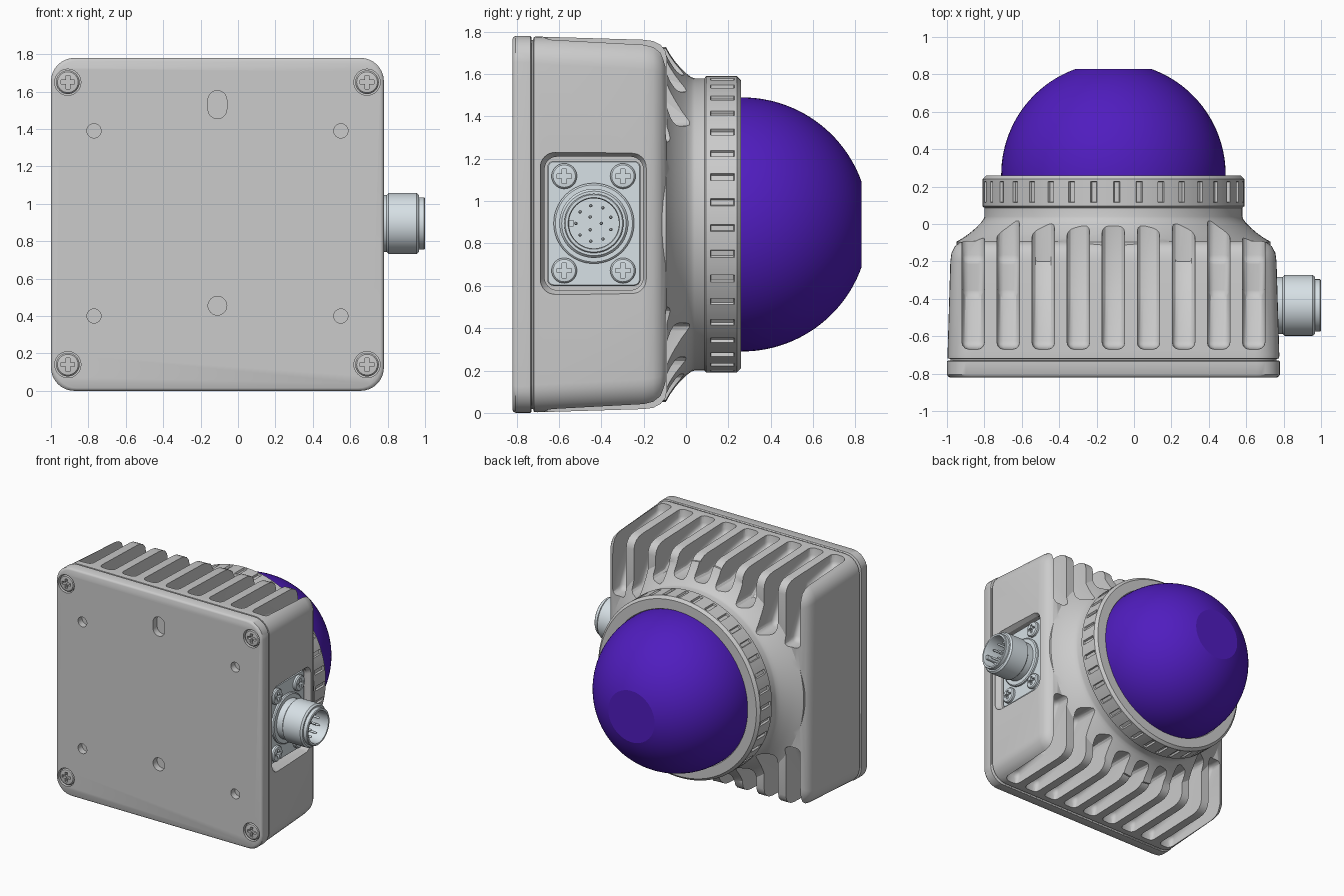
import bpy, bmesh
from math import pi, sin, cos, sqrt
from mathutils import Matrix, Vector

if "Cube" in bpy.data.objects:
    bpy.data.objects.remove(bpy.data.objects["Cube"])

CX, CZ = -0.11, 0.89
RX = lambda a: Matrix.Rotation(a, 4, 'X')
BACK = Matrix.Translation((CX, 0, CZ)) @ RX(-pi / 2)      # local z -> +y


def front(x, z, y=-0.82):                                  # local z -> -y
    return Matrix.Translation((x, y, z)) @ RX(pi / 2)


def right(x, y, z):                                        # local z -> +x
    return Matrix.Translation((x, y, z)) @ Matrix.Rotation(pi / 2, 4, 'Y')


def material(name, col):
    m = bpy.data.materials.new(name)
    m.diffuse_color = (*col, 1)
    m.use_nodes = True
    m.node_tree.nodes["Principled BSDF"].inputs["Base Color"].default_value = m.diffuse_color
    return m


purple = material("purple_lens", (0.08, 0.012, 0.52))
steel = material("pale_steel", (0.68, 0.75, 0.79))


def loft(name, sections, frame=Matrix(), mat=None):
    """Skin equal-length closed sections and cap both ends."""
    bm = bmesh.new()
    rings = [[bm.verts.new(p) for p in s] for s in sections]
    n = len(rings[0])
    for a, b in zip(rings, rings[1:]):
        for i in range(n):
            bm.faces.new((a[i], a[(i + 1) % n], b[(i + 1) % n], b[i]))
    bm.faces.new(rings[0])
    bm.faces.new(rings[-1])
    bm.transform(frame)
    bmesh.ops.recalc_face_normals(bm, faces=bm.faces)
    me = bpy.data.meshes.new(name)
    bm.to_mesh(me)
    bm.free()
    ob = bpy.data.objects.new(name, me)
    bpy.context.collection.objects.link(ob)
    if mat:
        me.materials.append(mat)
    return ob


def circle(r, h, n):
    return [(r * cos(2 * pi * i / n), r * sin(2 * pi * i / n), h) for i in range(n)]


def revolve(name, prof, frame, mat=None, n=48):
    return loft(name, [circle(r, h, n) for r, h in prof], frame, mat)


def rrect(hx, hy, r, h, n=8):
    pts = []
    for q, (sx, sy) in enumerate(((1, 1), (-1, 1), (-1, -1), (1, -1))):
        for i in range(n + 1):
            a = pi / 2 * (q + i / n)
            pts.append((sx * (hx - r) + r * cos(a), sy * (hy - r) + r * sin(a), h))
    return pts


def activate(ob):
    bpy.ops.object.select_all(action='DESELECT')
    ob.select_set(True)
    bpy.context.view_layer.objects.active = ob


def smooth(ob, angle=0.6):
    activate(ob)
    bpy.ops.object.shade_smooth_by_angle(angle=angle)
    return ob


def boolean(ob, tool, op='DIFFERENCE'):
    m = ob.modifiers.new("cut", 'BOOLEAN')
    m.operation, m.object, m.solver = op, tool, 'EXACT'
    activate(ob)
    bpy.ops.object.modifier_apply(modifier=m.name)
    bpy.data.objects.remove(tool)


def screw(name, frame, r, mat=None):
    ob = revolve(name, [(r, -0.03), (r, -0.004), (r * .88, 0.004), (r * .5, 0.007)], frame, mat, 32)
    w, l = r * 0.17, r * 0.58
    quarter = [(l, -w), (l, w), (w, w)]
    cross = []
    for k in range(4):
        cross += [Matrix.Rotation(k * pi / 2, 2) @ Vector(p) for p in quarter]
    boolean(ob, loft("cross_cutter", [[(p.x, p.y, h) for p in cross] for h in (-0.018, 0.03)], frame))
    smooth(ob)


# Finned housing: tapered rounded block joined to a flared neck
body = loft("finned_housing", [rrect(h, h, r, y) for y, h, r in (
    (-0.74, .872, .12), (-0.722, .872, .12), (-0.718, .886, .13), (-0.70, .887, .13), (-0.2, .872, .14),
    (-0.155, .866, .14), (-0.12, .848, .13), (-0.098, .82, .12), (-0.09, .785, .10))], BACK)
boolean(body, revolve("neck_flare", [(.84, -.3), (.84, -.095), (.805, -.075), (.77, -.05), (.735, -.02),
                                     (.71, .005), (.695, .025), (.69, .04), (.69, .1)], BACK, n=96), 'UNION')

# Cooling slots on the top and bottom
for k in range(-4, 5):
    dx = k * 0.1875
    end = CZ + max(0.39, sqrt(max(0, 0.73 ** 2 - dx * dx)))
    prof = [(-.69, 1.95), (-.66, 1.69), (-.37, 1.64), (-.2, min(end, 1.6)), (.06, end), (.06, 1.95)]
    for flip in (False, True):
        cut = loft("slot_cutter", [[(CX + dx + s, y, 1.78 - z if flip else z) for y, z in prof]
                                   for s in (-.06, .06)])
        b = cut.modifiers.new("round", 'BEVEL')
        b.width, b.segments, b.limit_method, b.angle_limit = 0.035, 3, 'ANGLE', 0.7
        activate(cut)
        bpy.ops.object.modifier_apply(modifier=b.name)
        boolean(body, cut)

# Connector recess in the right side
CY, CONZ = -0.435, 0.895
boolean(body, loft("recess_cutter", [rrect(.315, .233, .06, -.1), rrect(.315, .233, .06, .045),
                                     rrect(.335, .253, .07, .08), rrect(.335, .253, .07, .2)],
                   right(.69, CY, CONZ)))
smooth(body, 0.5)

# Base plate with mounting holes
plate = loft("base_plate", [rrect(h, h, .125, y) for y, h in (
    (-.82, .875), (-.815, .884), (-.805, .89), (-.735, .89), (-.73, .884))], BACK)
corners = [(x, z) for x in (-.91, .69) for z in (.14, 1.65)]
holes = [(x, z, .038) for x in (-.77, .55) for z in (.4, 1.39)] + [(-.11, .455, .05)]
holes += [(x, z, .07) for x, z in corners]
for x, z, r in holes:
    boolean(plate, revolve("hole_cutter", [(r, -.05), (r, .05)], front(x, z), n=32))
boolean(plate, loft("oblong_cutter", [rrect(.05, .075, .0499, h) for h in (-.05, .05)], front(-.11, 1.53)))
smooth(plate)
for i, (x, z) in enumerate(corners):
    screw(f"base_screw_{i}", front(x, z, -.812), .063)

# Lens ring with shallow grip notches
sections = []
for y, r, d in ((.085, .66, 0), (.085, .688, 0), (.095, .70, 0), (.115, .70, 0), (.118, .70, .014),
                (.225, .70, .014), (.228, .70, 0), (.24, .70, 0), (.26, .68, 0), (.26, .605, 0), (.25, .60, 0)):
    sec = []
    for i in range(36):
        for f, notch in ((0, 0), (.04, 1), (.24, 1), (.28, 0), (.52, 0), (.76, 0)):
            a, q = 2 * pi * (i + f) / 36, r - d * notch
            sec.append((q * cos(a), q * sin(a), y))
    sections.append(sec)
smooth(loft("lens_ring", sections, BACK), 0.4)

# Domed lens with a flat tip
top = 1.2310
dome = [(.6 * cos(top * i / 24), .264 + .6 * sin(top * i / 24)) for i in range(25)]
smooth(revolve("dome_lens", [(.6, .2)] + dome, BACK, purple, 96), 0.3)

# Connector flange plate, barrel, pins and screws
smooth(loft("connector_plate", [rrect(.295, .22, .03, 0), rrect(.295, .22, .03, .03),
                                rrect(.29, .215, .025, .035)], right(.69, CY, CONZ), steel))
smooth(revolve("connector_barrel", [(.19, .70), (.19, .738), (.182, .745), (.152, .745), (.152, .795),
                                    (.163, .805), (.163, .955), (.152, .968), (.14, .968), (.14, .995),
                                    (.135, 1.0), (.122, 1.0), (.118, .99), (.118, .83)],
               right(0, CY, CONZ), steel, 64))
smooth(loft("connector_key", [rrect(.016, .014, .006, h, 3) for h in (.82, .98)],
            right(0, CY - .108, CONZ), steel))
pins = [(.085, 2 * pi * (i + .5) / 9) for i in range(9)] + [(.035, 2 * pi * i / 3) for i in range(3)]
for i, (r, a) in enumerate(pins):
    smooth(revolve(f"connector_pin_{i}", [(.008, .82), (.008, .945), (.004, .953)],
                   right(0, CY + r * cos(a), CONZ + r * sin(a)), steel, 12))
for i, (y, z) in enumerate((y, z) for y in (-.575, -.298) for z in (.672, 1.118)):
    screw(f"connector_screw_{i}", right(.745, y, z), .06, steel)
